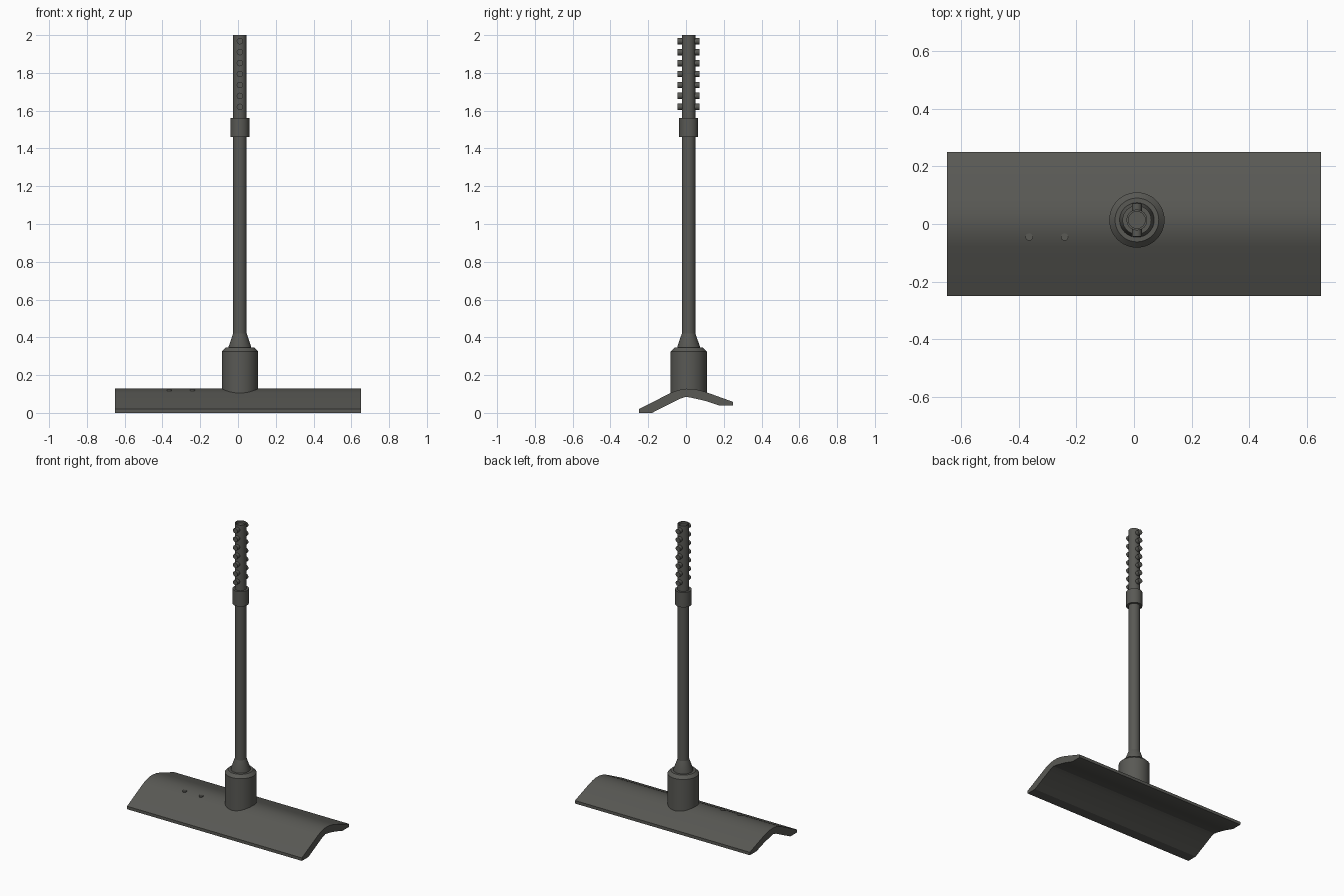
import bpy, bmesh, math
from mathutils import Matrix, Vector

cube = bpy.data.objects.get("Cube")
if cube:
    bpy.data.objects.remove(cube, do_unlink=True)

grey = bpy.data.materials.new("dark_warm_grey")
grey.use_nodes = True
GREY = (0.1, 0.1, 0.09, 1)
grey.diffuse_color = GREY
grey.node_tree.nodes["Principled BSDF"].inputs["Base Color"].default_value = GREY

CX, CY = 0.01, 0.014  # handle axis


def finish(bm, name, angle=35):
    bmesh.ops.recalc_face_normals(bm, faces=bm.faces[:])
    mesh = bpy.data.meshes.new(name)
    bm.to_mesh(mesh)
    bm.free()
    obj = bpy.data.objects.new(name, mesh)
    bpy.context.collection.objects.link(obj)
    mesh.materials.append(grey)
    bpy.ops.object.select_all(action='DESELECT')
    obj.select_set(True)
    bpy.context.view_layer.objects.active = obj
    bpy.ops.object.shade_smooth_by_angle(angle=math.radians(angle))
    return obj


def lathe(name, profile, sides=48):
    """Turn (radius, height) points around the handle axis and cap both ends."""
    bm = bmesh.new()
    rings = []
    for r, z in profile:
        rings.append([bm.verts.new((CX + r * math.cos(a), CY + r * math.sin(a), z))
                      for a in (math.tau * i / sides for i in range(sides))])
    for low, high in zip(rings, rings[1:]):
        for i in range(sides):
            j = (i + 1) % sides
            bm.faces.new((low[i], low[j], high[j], high[i]))
    bm.faces.new(rings[0])
    bm.faces.new(rings[-1])
    return finish(bm, name)


def rod(bm, centre, radius, length, rotation=Matrix()):
    bmesh.ops.create_cone(bm, cap_ends=True, segments=20, radius1=radius, radius2=radius,
                          depth=length, matrix=Matrix.Translation(centre) @ rotation)


# Blade: a bent plate with a rounded ridge, extruded along x
outer = [(-0.25, 0.02), (-0.08, 0.106), (-0.055, 0.116), (-0.03, 0.123), (0, 0.128),
         (0.03, 0.127), (0.06, 0.123), (0.1, 0.112), (0.25, 0.058)]
inner = [(0.25, 0.038), (0.18, 0.038), (0.1, 0.064), (0.03, 0.08), (0, 0.085),
         (-0.03, 0.076), (-0.18, 0), (-0.25, 0)]
bm = bmesh.new()
end = bm.faces.new([bm.verts.new((-0.65, y, z)) for y, z in outer + inner])
grown = bmesh.ops.extrude_face_region(bm, geom=[end], use_keep_orig=True)
bmesh.ops.translate(bm, vec=Vector((1.3, 0, 0)),
                    verts=[v for v in grown["geom"] if isinstance(v, bmesh.types.BMVert)])
finish(bm, "blade", 25)

# Rivets on the front slope of the blade
bm = bmesh.new()
for x in (-0.364, -0.241):
    rod(bm, (x, -0.045, 0.115), 0.013, 0.02)
finish(bm, "blade_rivets")

# Hub, tapered neck and collar
lathe("hub", [(0.096, 0.09), (0.096, 0.325), (0.076, 0.345)])
lathe("neck", [(0.06, 0.335), (0.06, 0.35), (0.036, 0.42)])
lathe("collar", [(0.05, 1.46), (0.05, 1.56)])

# Handle with a shallow recess in its tip
lathe("handle", [(0.036, 0.34), (0.036, 2.0), (0.029, 2.0), (0.029, 1.985)])

# Grip pegs passing through the handle front to back
bm = bmesh.new()
for i in range(7):
    rod(bm, (CX, CY, 1.62 + i * 0.058), 0.017, 0.116, Matrix.Rotation(math.pi / 2, 4, 'X'))
finish(bm, "grip_pegs")
